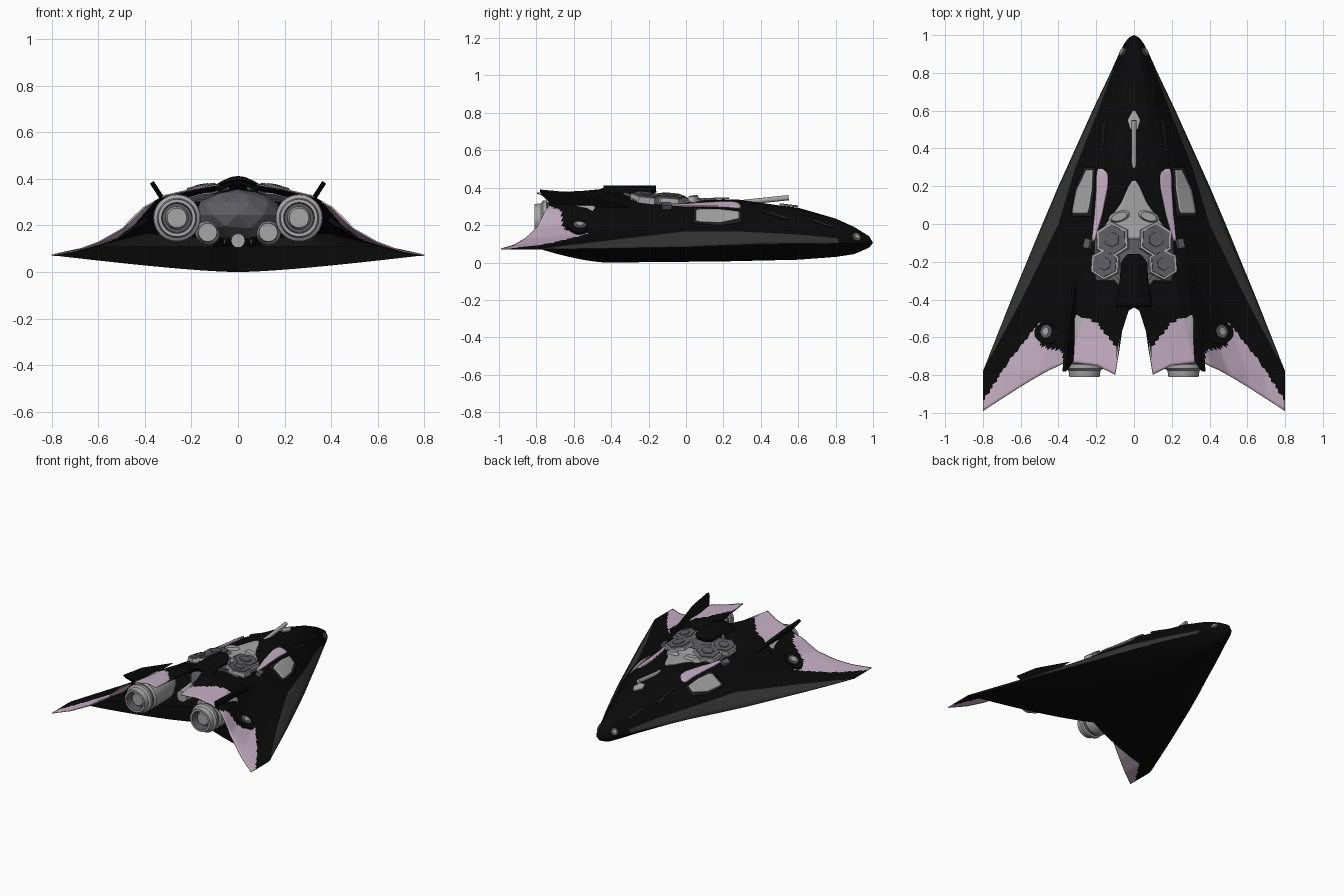
import bpy, bmesh, math
from mathutils import Vector, Matrix

cube = bpy.data.objects.get("Cube")
if cube:
    bpy.data.objects.remove(cube)


def material(name, r, g, b):
    m = bpy.data.materials.new(name)
    m.use_nodes = True
    m.diffuse_color = (r, g, b, 1)
    m.node_tree.nodes["Principled BSDF"].inputs["Base Color"].default_value = (r, g, b, 1)
    return m


BLACK = material("black hull", .003, .003, .003)
EDGE = material("charcoal edge", .035, .035, .035)
PINK = material("pale mauve", .56, .43, .55)
STEEL = material("dark steel", .11, .11, .12)
SILVER = material("light metal", .38, .38, .38)
VENT = material("vent grey", .015, .015, .015)


def curve(*pts):
    """Piecewise linear function through points listed by rising key."""
    def f(v):
        if v <= pts[0][0]:
            return pts[0][1]
        for (a, p), (b, q) in zip(pts, pts[1:]):
            if v <= b:
                return p + (q - p) * (v - a) / (b - a)
        return pts[-1][1]
    return f


# Hull guide curves, along the length
half_width = curve((-.78, .8), (-.4, .65), (0, .485), (.2, .4), (.4, .31), (.6, .22),
                   (.8, .125), (.9, .08), (.95, .055), (.985, .03), (1, 0))
crease_x = curve((-.78, .8), (-.4, .595), (0, .4), (.3, .31), (.6, .19), (.8, .115),
                 (.9, .074), (.95, .05), (.985, .027), (1, 0))
crease_z = curve((-.78, .075), (-.4, .12), (0, .167), (.3, .165), (.6, .15), (.8, .13), (1, .105))
chine_z = curve((-1, .07), (-.78, .072), (0, .085), (.4, .1), (1, .105))
ridge_z = curve((-.44, .4), (-.3, .37), (-.15, .345), (0, .33), (.27, .338), (.5, .305),
                (.6, .293), (.8, .235), (.9, .19), (.98, .14), (1, .105))
keel_z = curve((-.4, 0), (.2, .006), (.6, .015), (.8, .03), (.9, .045), (.98, .08), (1, .105))
# Cross-section shapes and the trailing edge, across the span
front_shape = curve((0, 1), (.2, .97), (.4, .9), (.6, .72), (.8, .36), (1, 0))
rear_shape = curve((0, 1), (.125, .92), (.25, .87), (.41, .78), (.52, .62), (.62, .35),
                   (.75, .17), (.87, .06), (1, 0))
trail_y = curve((0, -.44), (.04, -.46), (.08, -.58), (.095, -.8), (.2, -.75), (.37, -.73),
                (.45, -.77), (.6, -.86), (.8, -.99))


def top(x, y):
    a, c, w = abs(x), crease_x(y), half_width(y)
    if a <= c and c > 0:
        k = min(1, max(0, (.1 - y) / .7))
        k = k * k * (3 - 2 * k)
        s = a / c
        shape = front_shape(s) * (1 - k) + rear_shape(s) * k
        return crease_z(y) + (ridge_z(y) - crease_z(y)) * shape
    t = min(1, (a - c) / (w - c)) if w > c else 1
    return crease_z(y) + (chine_z(y) - crease_z(y)) * t


def finish(ob, mats, angle=35):
    for m in mats:
        ob.data.materials.append(m)
    bpy.ops.object.select_all(action='DESELECT')
    ob.select_set(True)
    bpy.context.view_layer.objects.active = ob
    if angle:
        bpy.ops.object.shade_smooth_by_angle(angle=math.radians(angle))
    return ob


def from_bmesh(name, bm, mats, angle=35):
    me = bpy.data.meshes.new(name)
    bm.to_mesh(me)
    bm.free()
    ob = bpy.data.objects.new(name, me)
    bpy.context.collection.objects.link(ob)
    return finish(ob, mats, angle)


def sheet(name, point, cols, rows, mats, rule=None, thick=0, angle=35):
    """Grid surface; columns run to +x and rows run to -y."""
    bm = bmesh.new()
    g = [[bm.verts.new(point(c, r)) for c in range(cols + 1)] for r in range(rows + 1)]
    for r in range(rows):
        for c in range(cols):
            f = bm.faces.new((g[r][c], g[r + 1][c], g[r + 1][c + 1], g[r][c + 1]))
            if rule:
                p = f.calc_center_median()
                f.material_index = rule(abs(p.x), p.y)
    bmesh.ops.remove_doubles(bm, verts=bm.verts, dist=.0002)
    ob = from_bmesh(name, bm, mats, angle)
    if thick:
        mod = ob.modifiers.new("thickness", 'SOLIDIFY')
        mod.thickness, mod.offset = thick, -1
    return ob


# Upper shell, painted by position
IN, OUT, ROWS = 64, 3, 130


def shell_point(c, r):
    c -= IN + OUT
    a = abs(c)
    y = 1 - (r / ROWS) ** 1.2 * (1 - trail_y(min(.8, a / IN * .8)))
    x = crease_x(y) * min(1, a / IN)
    if a > IN:
        x += (half_width(y) - crease_x(y)) * (a - IN) / OUT
    return (math.copysign(x, c), y, top(x, y))


wing_paint = curve((.37, -.72), (.39, -.67), (.49, -.65), (.5, -.52), (.65, -.71), (.8, -.94))
shroud_paint = curve((.09, -.66), (.2, -.52), (.32, -.48))


def shell_paint(a, y):
    if a > crease_x(y) and -.78 < y < .82:
        return 1
    if a > .36 and y < wing_paint(a) or .08 < a < .325 and y < shroud_paint(a):
        return 2
    return 0


sheet("upper_shell", shell_point, 2 * (IN + OUT), ROWS, (BLACK, EDGE, PINK), shell_paint, .006)


# Belly with rear wall and inner deck
def belly_point(c, r):
    s = 1 - c / 24
    y = 1 - (min(r, 60) / 60) ** 1.3 * (1.42 + .36 * abs(s))
    x = -s * half_width(y)
    z = keel_z(y) + (chine_z(y) - keel_z(y)) * abs(s) ** 1.6
    if r > 60:
        z = max(z, min(.11, top(x, y) - .01))
    if r > 61:
        y += .2
        x *= .85
    return (x, y, z)


belly = sheet("belly", belly_point, 48, 62, (BLACK,))
belly.data.flip_normals()


# Surface-following plates: rows of (y, x from, x to)
def patch(name, rows, mat, lift, side=1, thick=.008):
    lo = curve(*[(y, a) for y, a, b in rows])
    hi = curve(*[(y, b) for y, a, b in rows])
    y0, y1 = rows[0][0], rows[-1][0]

    def point(c, r):
        y = y1 + (y0 - y1) * r / 20
        t = c / 8 if side > 0 else 1 - c / 8
        x = side * (lo(y) + (hi(y) - lo(y)) * t)
        return (x, y, top(x, y) + lift)
    return sheet(name, point, 8, 20, (mat,), None, thick)


def cylinder(name, r, depth, mat, sides=24, r2=None):
    bm = bmesh.new()
    bmesh.ops.create_cone(bm, cap_ends=True, segments=sides, radius1=r,
                          radius2=r if r2 is None else r2, depth=depth)
    return from_bmesh(name, bm, (mat,))


def box(name, size, mat):
    bm = bmesh.new()
    bmesh.ops.create_cube(bm, size=1)
    bmesh.ops.scale(bm, vec=size, verts=bm.verts)
    return from_bmesh(name, bm, (mat,), 0)


def seat(ob, x, y, lift=0):
    """Stand an object on the shell, along its normal."""
    e = .015
    n = Vector(((top(x - e, y) - top(x + e, y)) / (2 * e),
                (top(x, y - e) - top(x, y + e)) / (2 * e), 1)).normalized()
    ob.matrix_world = (Matrix.Translation(Vector((x, y, top(x, y))) + n * lift)
                       @ n.to_track_quat('Z', 'Y').to_matrix().to_4x4())
    return ob


def lathe(name, prof, mats, loc, rule):
    """Turn (y, radius) points about the y axis."""
    bm = bmesh.new()
    n = 32
    rings = [[bm.verts.new((r * math.cos(i * math.tau / n), y, r * math.sin(i * math.tau / n)))
              for i in range(n)] for y, r in prof]
    for k, (p, q) in enumerate(zip(rings, rings[1:])):
        for i in range(n):
            f = bm.faces.new((p[i], p[(i + 1) % n], q[(i + 1) % n], q[i]))
            f.material_index = rule(k)
    bm.faces.new(rings[-1])
    bmesh.ops.recalc_face_normals(bm, faces=bm.faces)
    from_bmesh(name, bm, mats).location = loc


for side, tag in ((1, "left"), (-1, "right")):
    # Engine nozzle
    lathe(tag + "_engine", [(-.42, .06), (-.5, .1), (-.71, .102), (-.72, .09), (-.74, .09),
                            (-.745, .1), (-.765, .1), (-.775, .085), (-.81, .08), (-.81, .066),
                            (-.75, .062), (-.75, .05), (-.78, .042)],
          (SILVER, STEEL), (side * .262, 0, .232), lambda k: int(k in (3, 9, 10)))
    # Canted fin
    bm = bmesh.new()
    loop = [(-.3, 0), (-.6, .8), (-.78, 1), (-.77, .75), (-.7, 0)]
    bm.faces.new([bm.verts.new((side * (.315 + .055 * h), y, .3 + .085 * h)) for y, h in loop])
    fin = from_bmesh(tag + "_fin", bm, (BLACK,), 0)
    mod = fin.modifiers.new("thickness", 'SOLIDIFY')
    mod.thickness, mod.offset = .02, 0
    # Shoulder stripe and intake
    patch(tag + "_shoulder_stripe", [(-.09, .21, .225), (.05, .17, .21), (.2, .14, .2),
                                     (.27, .14, .2), (.295, .17, .19)], PINK, .012, side)
    patch(tag + "_intake_rim", [(.04, .23, .335), (.18, .215, .315), (.3, .21, .265)],
          VENT, .008, side)
    patch(tag + "_intake", [(.055, .25, .325), (.08, .24, .325), (.18, .225, .305),
                            (.285, .22, .255)], SILVER, .014, side)
    # Ribbed vents
    for i in range(7):
        seat(box(tag + "_vent_rib", (.042 - .003 * i, .014, .02), VENT),
             side * (.152 + .002 * i), .53 - .023 * i)
        if i < 5:
            seat(box(tag + "_nose_vent_rib", (.03, .012, .014), VENT),
                 side * (.088 + .004 * i), .77 - .022 * i)
    # Wing roundel and nose bolt
    pad = seat(cylinder(tag + "_roundel_pad", .062, .03, BLACK), side * .455, -.58)
    pad.scale = (.9, 1.25, 1)
    seat(cylinder(tag + "_roundel", .034, .02, STEEL), side * .455, -.57, .01)
    seat(cylinder(tag + "_roundel_bolt", .02, .02, SILVER, 6), side * .455, -.57, .014)
    seat(cylinder(tag + "_nose_bolt", .024, .012, STEEL, 12), side * .058, .91, .002)
    seat(cylinder(tag + "_nose_bolt_core", .012, .016, SILVER, 6), side * .058, .91, .002)
    # Hexagonal reactor cells
    for x, y, size in ((.112, -.085, .1), (.15, -.215, .088)):
        seat(cylinder(tag + "_cell_frame", size, .04, SILVER, 6, size * .94), side * x, y, .008)
        seat(cylinder(tag + "_cell_panel", size * .86, .046, STEEL, 6, size * .8), side * x, y, .012)
        seat(cylinder(tag + "_cell_core", size * .5, .05, STEEL, 6, size * .4), side * x, y, .016)
    seat(box(tag + "_reactor_lug", (.05, .035, .05), STEEL), side * .24, -.105)
    seat(box(tag + "_reactor_rail", (.02, .1, .03), STEEL), side * .08, -.31)
    # Collar cheek and rear pod
    cheek = seat(cylinder(tag + "_collar_cheek", .045, .03, SILVER, 24, .03), side * .075, .04, .015)
    cheek.scale = (.7, 1.4, 1)
    pod = cylinder(tag + "_rear_pod", .055, .2, SILVER, 16, .04)
    pod.location = (side * .13, -.36, .17)
    pod.rotation_euler.x = math.pi / 2

# Reactor collar, bed and inner core
patch("reactor_bed", [(-.3, -.2, .2), (-.25, -.21, .21), (-.06, -.21, .21)], STEEL, .005)
patch("reactor_collar", [(-.08, -.2, .2), (0, -.15, .15), (.11, -.07, .07), (.2, -.03, .03),
                         (.23, -.01, .01)], SILVER, .012)
bm = bmesh.new()
bmesh.ops.create_icosphere(bm, subdivisions=2, radius=1)
core = from_bmesh("reactor_core", bm, (STEEL,), 0)
core.location, core.scale = (0, -.24, .245), (.19, .17, .11)
plug = cylinder("reactor_plug", .03, .1, SILVER, 16)
plug.location, plug.rotation_euler = (0, -.38, .135), (math.pi / 2, 0, 0)

# Arched spine cover
arch_z = curve((0, .412), (.03, .408), (.07, .39), (.1, .372))
spine_w = curve((-.44, .1), (-.3, .075), (-.2, .07), (-.16, .035))


def spine_point(c, r):
    y = -.16 - .28 * r / 12
    x = (c / 8 - 1) * spine_w(y)
    return (x, y, arch_z(abs(x)))


sheet("spine_cover", spine_point, 16, 12, (BLACK,), None, .035)

# Forward probe rod and its pointed head
rod = cylinder("probe_rod", .014, .36, SILVER, 12)
rod.location, rod.rotation_euler = (0, .37, .328), (math.radians(-84), 0, 0)
patch("probe_head", [(.5, -.02, .02), (.55, -.035, .035), (.6, -.008, .008)], SILVER, .012)
